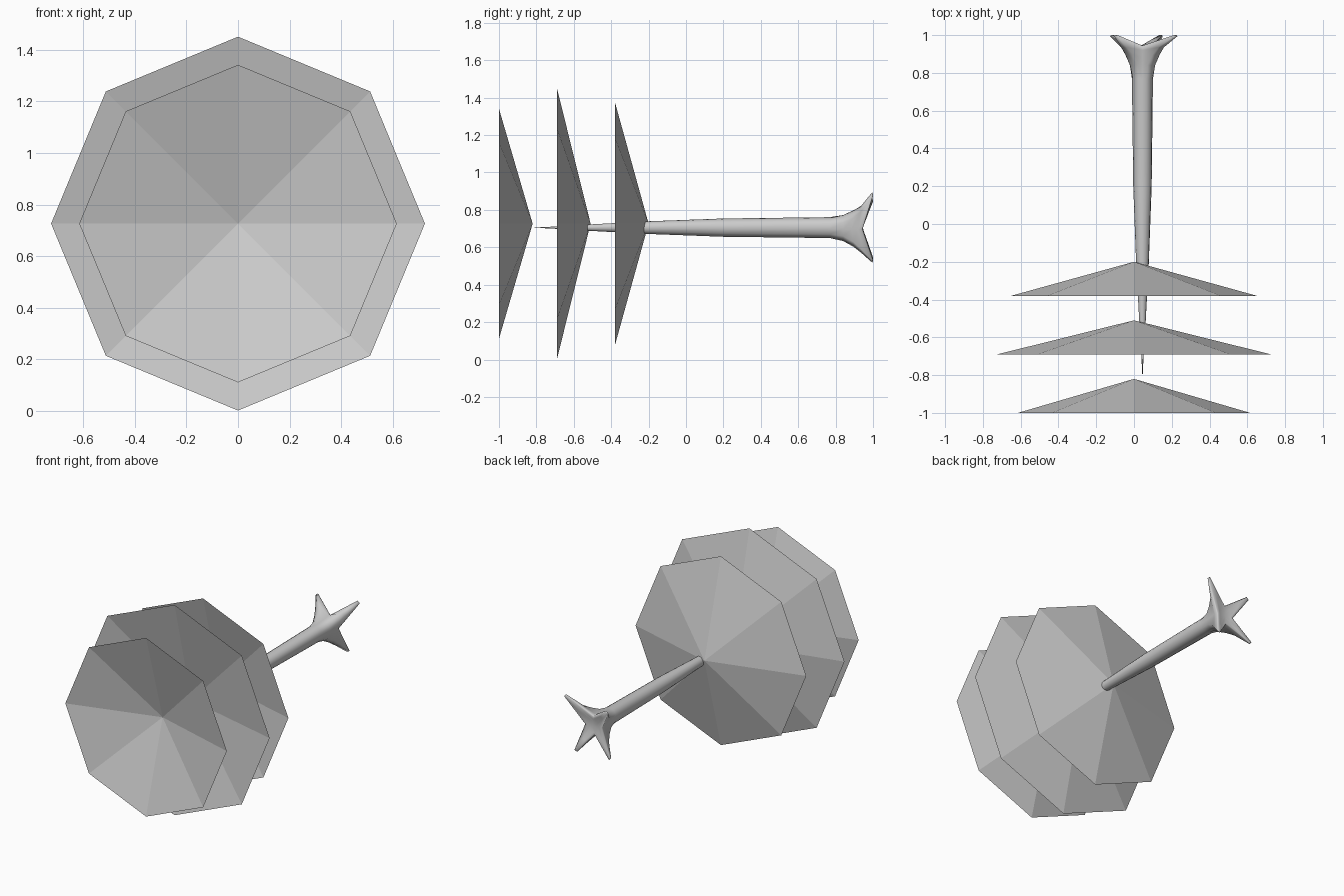
import bpy
import bmesh
from math import pi, sin, cos, atan2, hypot

if "Cube" in bpy.data.objects:
    bpy.data.objects.remove(bpy.data.objects["Cube"])

CX, CZ = 0.045, 0.705          # trunk axis
AXIS_Z = 0.726                 # foliage axis


def finish(bm, name, smooth):
    bmesh.ops.recalc_face_normals(bm, faces=bm.faces)
    mesh = bpy.data.meshes.new(name)
    bm.to_mesh(mesh)
    bm.free()
    obj = bpy.data.objects.new(name, mesh)
    bpy.context.collection.objects.link(obj)
    for p in mesh.polygons:
        p.use_smooth = smooth
    return obj


# Foliage tiers: open eight-sided cones pointing along +y
def foliage(name, base_y, radius, depth=0.18):
    bm = bmesh.new()
    apex = bm.verts.new((0, base_y + depth, AXIS_Z))
    rim = [bm.verts.new((radius * cos(i * pi / 4), base_y,
                         AXIS_Z + radius * sin(i * pi / 4))) for i in range(8)]
    for i in range(8):
        bm.faces.new((apex, rim[i], rim[(i + 1) % 8]))
    obj = finish(bm, name, False)
    # open shell: normals face away from the hollow front
    if sum(p.normal.y for p in obj.data.polygons) < 0:
        obj.data.flip_normals()


foliage("foliage_tip", -1.0, 0.615)
foliage("foliage_middle", -0.69, 0.724)
foliage("foliage_lower", -0.38, 0.65)

# Root tips as (x, z) offsets from the trunk axis, counter-clockwise
roots = [(0.182, 0.185), (-0.145, 0.152), (-0.168, -0.172), (0.10, -0.185)]
angles = [atan2(z, x) % (2 * pi) for x, z in roots]
lengths = [hypot(x, z) for x, z in roots]

# Round trunk sections (y, radius)
trunk = [(-0.7, 0.006), (-0.5, 0.018), (-0.2, 0.034), (0.2, 0.049), (0.77, 0.056)]
# Flared sections: root y, root reach, (share of full length), half width, valley y, valley radius
flare = [
    (0.84, 0.072, 0.0, 0.028, 0.84, 0.058),
    (0.895, 0.105, 0.0, 0.027, 0.885, 0.063),
    (0.935, 0.142, 0.0, 0.020, 0.92, 0.068),
    (0.995, 0.0, 0.98, 0.011, 0.938, 0.066),
    (1.0, 0.0, 0.95, 0.008, 0.944, 0.058),
    (0.968, 0.115, 0.0, 0.011, 0.945, 0.045),
    (0.948, 0.05, 0.0, 0.012, 0.944, 0.025),
]

bm = bmesh.new()


def put(x, y, z):
    return bm.verts.new((CX + x, y, CZ + z))


def section(ry, reach, share, width, vy, vr):
    ring = []
    for i, a in enumerate(angles):
        r = reach + share * lengths[i]
        nxt = angles[(i + 1) % 4] + (2 * pi if i == 3 else 0)
        mid = (a + nxt) / 2
        side = (r * r - width * width) ** 0.5
        for u, w in ((side, -width), (r, 0), (side, width)):
            ring.append(put(u * cos(a) - w * sin(a), ry, u * sin(a) + w * cos(a)))
        ring.append(put(vr * cos(mid), vy, vr * sin(mid)))
    return ring


# Trunk and roots lofted as one skin
rings = [section(y, r, 0, r * 0.38, y, r) for y, r in trunk]
rings += [section(*f) for f in flare]
for lo, hi in zip(rings, rings[1:]):
    for i in range(16):
        j = (i + 1) % 16
        bm.faces.new((lo[i], lo[j], hi[j], hi[i]))
for ring, y in ((rings[0], -0.82), (rings[-1], 0.943)):
    tip = put(0, y, 0)
    for i in range(16):
        bm.faces.new((tip, ring[i], ring[(i + 1) % 16]))
finish(bm, "trunk_with_roots", True)
